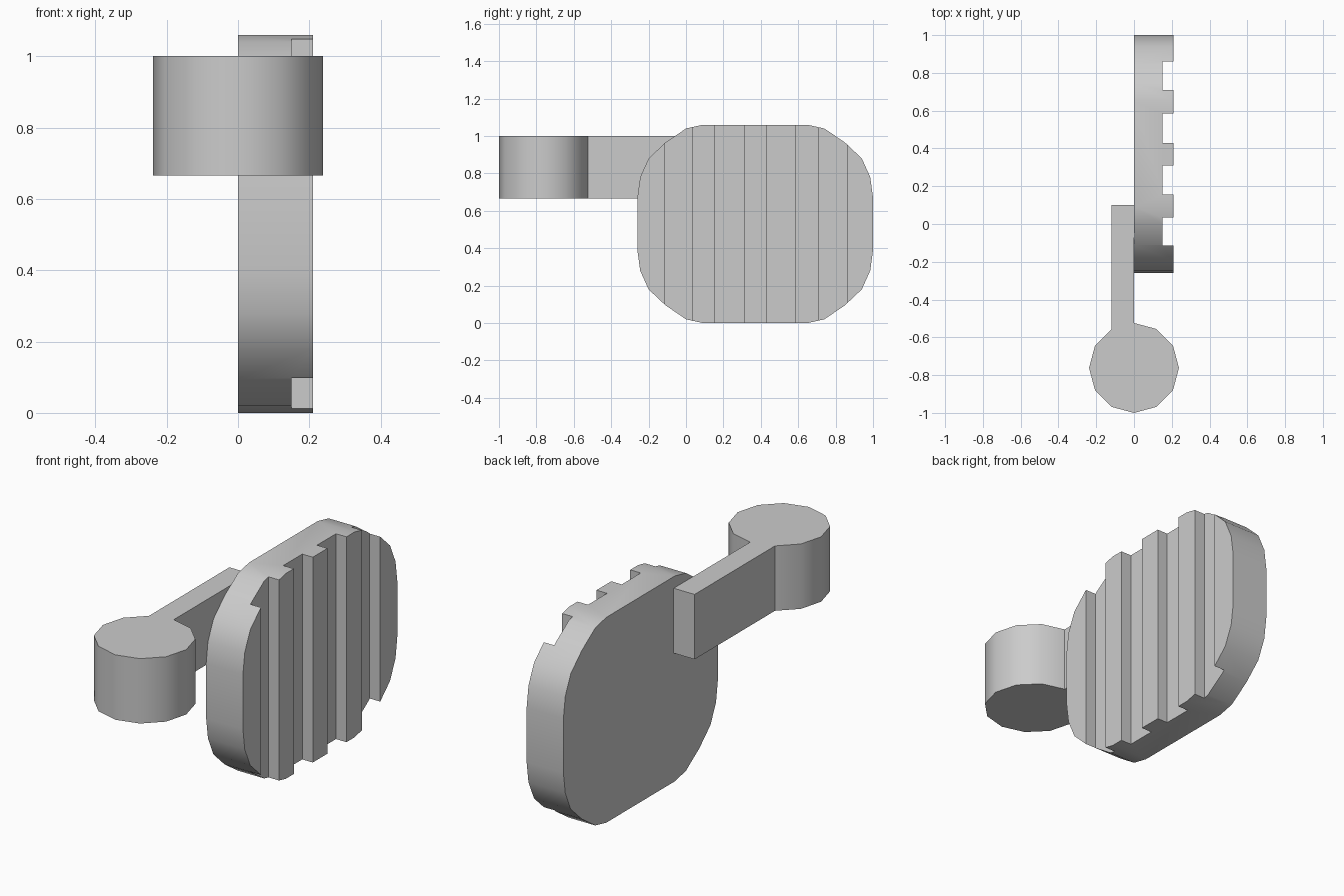
import bpy, bmesh, math

if "Cube" in bpy.data.objects:
    bpy.data.objects.remove(bpy.data.objects["Cube"])


def finish(bm, name):
    """Turn a bmesh into a named object with smooth rims and sharp edges."""
    bmesh.ops.recalc_face_normals(bm, faces=bm.faces)
    mesh = bpy.data.meshes.new(name)
    bm.to_mesh(mesh)
    bm.free()
    obj = bpy.data.objects.new(name, mesh)
    bpy.context.collection.objects.link(obj)
    bpy.ops.object.select_all(action='DESELECT')
    obj.select_set(True)
    bpy.context.view_layer.objects.active = obj
    bpy.ops.object.shade_smooth_by_angle(angle=math.radians(35))
    return obj


def prism(points, offset):
    """Extrude a closed outline along the offset vector."""
    bm = bmesh.new()
    face = bm.faces.new([bm.verts.new(p) for p in points])
    res = bmesh.ops.extrude_face_region(bm, geom=[face], use_keep_orig=True)
    moved = [g for g in res['geom'] if isinstance(g, bmesh.types.BMVert)]
    bmesh.ops.translate(bm, verts=moved, vec=offset)
    bmesh.ops.recalc_face_normals(bm, faces=bm.faces)
    return bm


# Pedal pad: one rounded corner mirrored to all four
CY, CZ = 0.37, 0.53
BASE, TOOTH = 0.15, 0.06
corner = [(0.28, 0.53), (0.37, 0.51), (0.48, 0.435),
          (0.57, 0.35), (0.615, 0.25), (0.63, 0.14)]
half = corner + [(y, -z) for y, z in reversed(corner)]
outline = half + [(-y, z) for y, z in reversed(half)]
pad = prism([(0, CY + y, CZ + z) for y, z in outline], (BASE, 0, 0))

# Pedal pad: split into strips, then raise the ribs between the grooves
grooves = [(-0.113, 0.035), (0.155, 0.31), (0.43, 0.585), (0.71, 0.86)]
for y in [v for g in grooves for v in g]:
    bmesh.ops.bisect_plane(pad, geom=pad.verts[:] + pad.edges[:] + pad.faces[:],
                           plane_co=(0, y, 0), plane_no=(0, 1, 0), dist=1e-5)
ribs = []
for f in pad.faces:
    c = f.calc_center_bounds()
    if c.x > BASE - 1e-4 and not any(a < c.y < b for a, b in grooves):
        ribs.append(f)
res = bmesh.ops.extrude_face_region(pad, geom=ribs)
bmesh.ops.translate(pad, vec=(TOOTH, 0, 0),
                    verts=[g for g in res['geom'] if isinstance(g, bmesh.types.BMVert)])
bmesh.ops.delete(pad, geom=[f for f in ribs if f.is_valid], context='FACES_ONLY')
bmesh.ops.dissolve_limit(pad, angle_limit=math.radians(1),
                         verts=pad.verts[:], edges=pad.edges[:])
finish(pad, "pedal_pad")

# Pivot and crank arm: twelve-sided boss with a straight bar growing from it
R, PY, Z0, Z1 = 0.238, -0.762, 0.665, 1.0
ring = [(R * math.cos(math.radians(a)), PY + R * math.sin(math.radians(a)))
        for a in range(120, 451, 30)]
profile = ring + [(0, 0.10), (ring[0][0], 0.10)]
finish(prism([(x, y, Z0) for x, y in profile], (0, 0, Z1 - Z0)), "pivot_arm")
